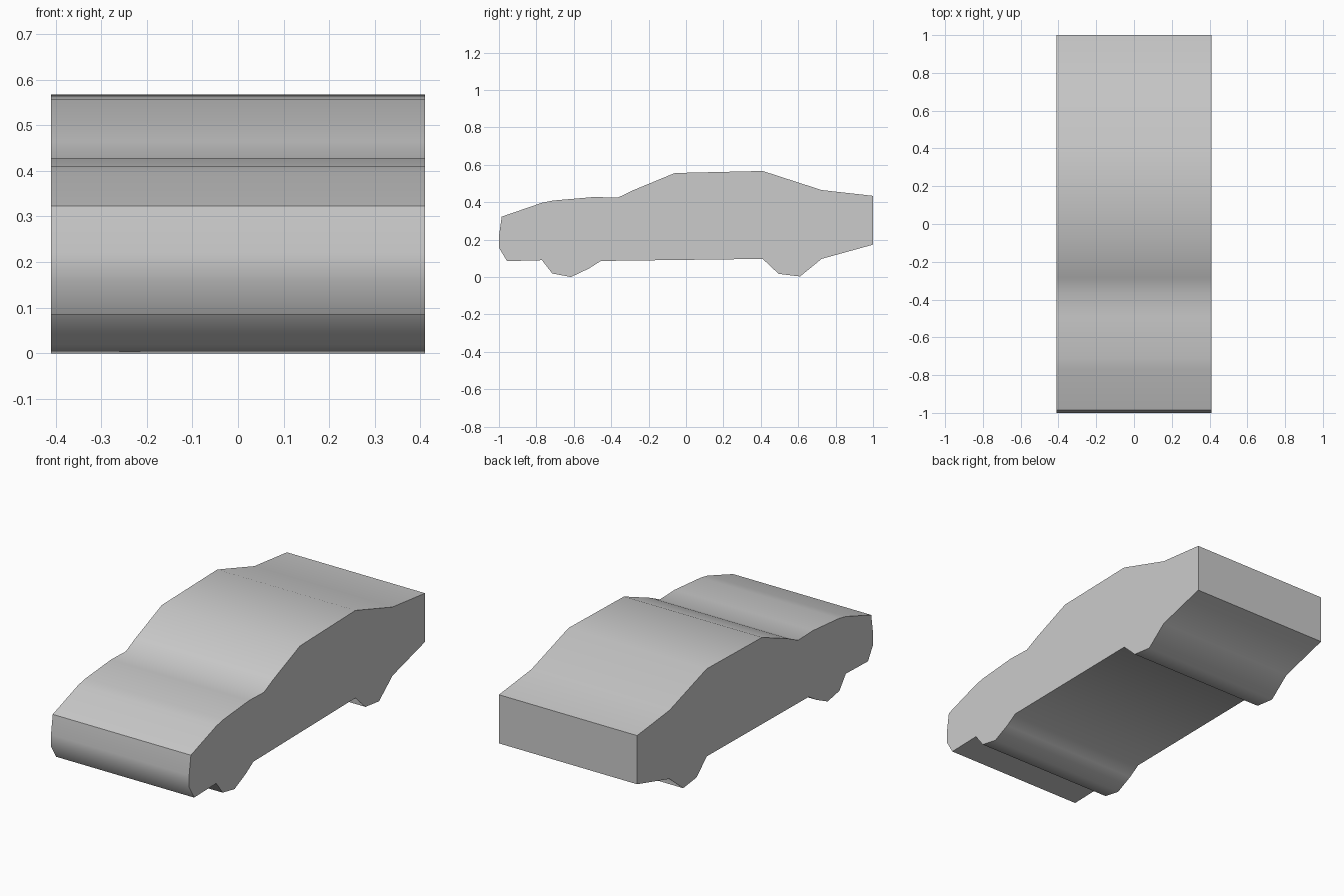
import bpy, bmesh, math

if "Cube" in bpy.data.objects:
    bpy.data.objects.remove(bpy.data.objects["Cube"])

HALF_WIDTH = 0.41

# Side silhouette (y, z): nose, bonnet, roof, tail, rear wheel bump, sill, front wheel bump
PROFILE = [
    (-1.0, 0.157), (-1.0, 0.22), (-0.985, 0.323), (-0.77, 0.397), (-0.71, 0.409),
    (-0.49, 0.428), (-0.365, 0.424), (-0.285, 0.463), (-0.06, 0.556),
    (0.41, 0.567), (0.725, 0.465), (1.0, 0.434),
    (1.0, 0.173), (0.725, 0.097), (0.61, 0.003), (0.495, 0.017), (0.41, 0.097),
    (-0.455, 0.086), (-0.52, 0.045), (-0.615, 0.0), (-0.715, 0.019),
    (-0.77, 0.09), (-0.957, 0.085),
]

# Car body: silhouette face extruded across the full width
bm = bmesh.new()
side = bm.faces.new([bm.verts.new((-HALF_WIDTH, y, z)) for y, z in PROFILE])
new = bmesh.ops.extrude_face_region(bm, geom=[side])["geom"]
bmesh.ops.translate(bm, vec=(2 * HALF_WIDTH, 0, 0),
                    verts=[v for v in new if isinstance(v, bmesh.types.BMVert)])
bmesh.ops.recalc_face_normals(bm, faces=bm.faces)
mesh = bpy.data.meshes.new("car_body")
bm.to_mesh(mesh)
bm.free()
body = bpy.data.objects.new("car_body", mesh)
bpy.context.collection.objects.link(body)

# Soft shading along the silhouette, crisp at the sides and bumper corners
bpy.context.view_layer.objects.active = body
body.select_set(True)
bpy.ops.object.shade_smooth_by_angle(angle=math.radians(50))
